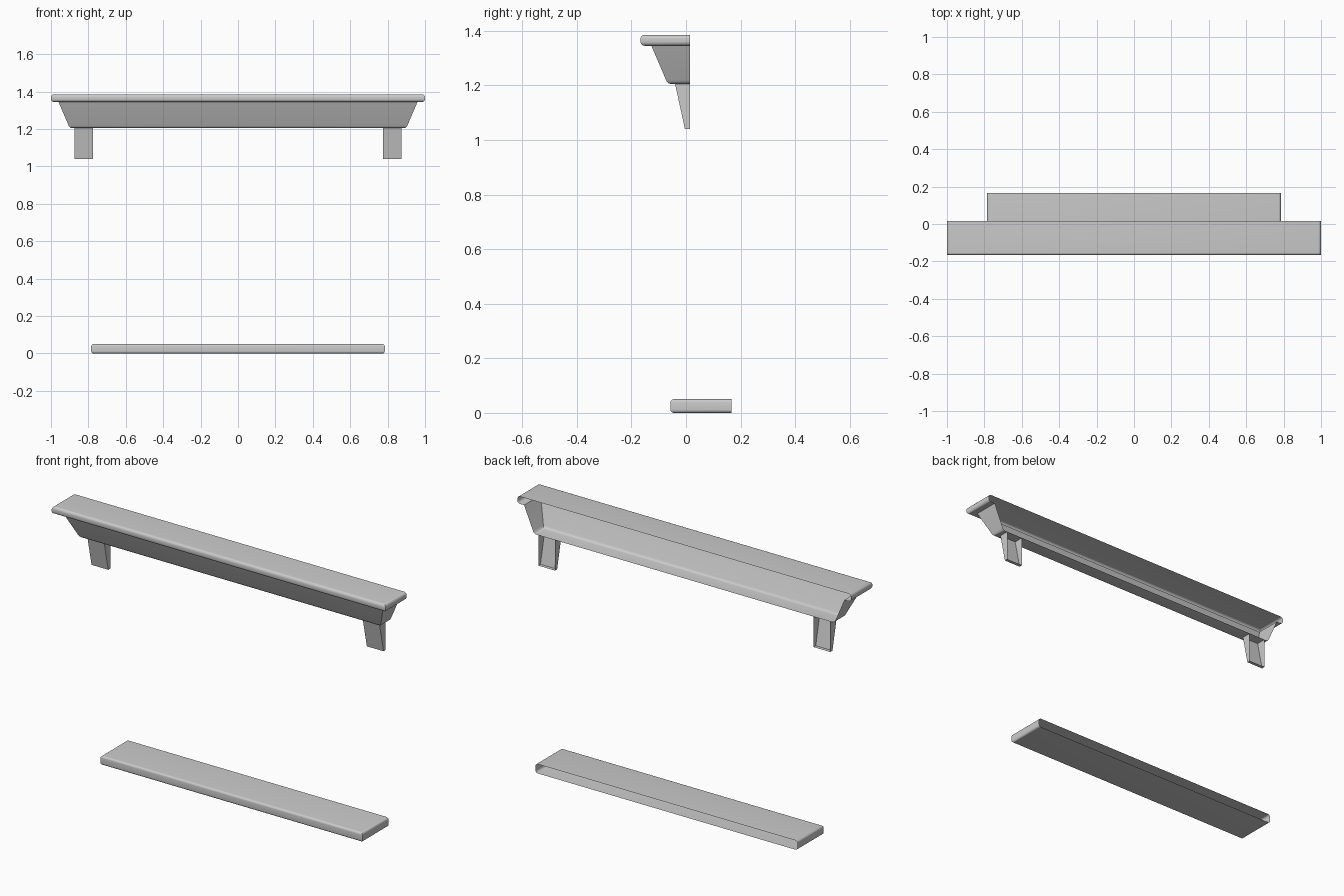
import bpy
import bmesh
from math import sin, cos, pi, radians

cube = bpy.data.objects.get("Cube")
if cube:
    bpy.data.objects.remove(cube, do_unlink=True)

# One plain grey for everything
grey = bpy.data.materials.new("stone_grey")
grey.use_nodes = True
colour = (0.6, 0.6, 0.6, 1)
grey.diffuse_color = colour
grey.node_tree.nodes["Principled BSDF"].inputs["Base Color"].default_value = colour


def finish(name, bm):
    mesh = bpy.data.meshes.new(name)
    bm.to_mesh(mesh)
    bm.free()
    mesh.materials.append(grey)
    obj = bpy.data.objects.new(name, mesh)
    bpy.context.collection.objects.link(obj)
    bpy.ops.object.select_all(action='DESELECT')
    obj.select_set(True)
    bpy.context.view_layer.objects.active = obj
    bpy.ops.object.shade_smooth_by_angle(angle=radians(35))
    return obj


def moulding(name, half_width, front, back, profile, cap_top=False, cap_bottom=False):
    """Run an (inset, z) profile, top to bottom, round three sides; the back stays open."""
    bm = bmesh.new()
    rings = []
    for inset, z in profile:
        w, f = half_width - inset, front + inset
        rings.append([bm.verts.new(p) for p in
                      ((-w, back, z), (-w, f, z), (w, f, z), (w, back, z))])
    for upper, lower in zip(rings, rings[1:]):
        for i in range(3):
            bm.faces.new((upper[i], lower[i], lower[i + 1], upper[i + 1]))
    if cap_top:
        bm.faces.new(rings[0])
    if cap_bottom:
        bm.faces.new(rings[-1][::-1])
    return finish(name, bm)


def rounded_edge(bottom, top, r, steps=5):
    """Profile of a slab edge with both corners rounded."""
    angles = [pi / 2 * i / steps for i in range(steps + 1)]
    upper = [(r - r * sin(a), top - r + r * cos(a)) for a in angles]
    return upper + [(inset, bottom + top - z) for inset, z in reversed(upper)]


BACK = 0.015

# Shelf, its underside stopping where the frieze begins
moulding("mantel_shelf", 1.0, -0.167, BACK,
         rounded_edge(1.345, 1.385, 0.015) + [(0.04, 1.345)], cap_top=True)

# Sloping frieze with a rounded lower edge and closed floor
moulding("frieze", 1.0, -0.167, BACK,
         [(0.04, 1.345), (0.094, 1.219), (0.098, 1.212), (0.104, 1.207), (0.112, 1.205)],
         cap_bottom=True)

# Hearth slab
moulding("hearth", 0.785, -0.057, 0.167, rounded_edge(0, 0.05, 0.012),
         cap_top=True, cap_bottom=True)

# Tapering brackets, open at the back
for side, x in (("right", -0.825), ("left", 0.825)):
    bm = bmesh.new()
    top, bottom = ([bm.verts.new((x + dx, y, z)) for dx, y in
                    ((-0.05, BACK), (-0.05, front), (0.05, front), (0.05, BACK))]
                   for front, z in ((-0.04, 1.205), (-0.004, 1.04)))
    for i in range(3):
        bm.faces.new((top[i], bottom[i], bottom[i + 1], top[i + 1]))
    bm.faces.new(bottom[::-1])
    finish(side + "_bracket", bm)
